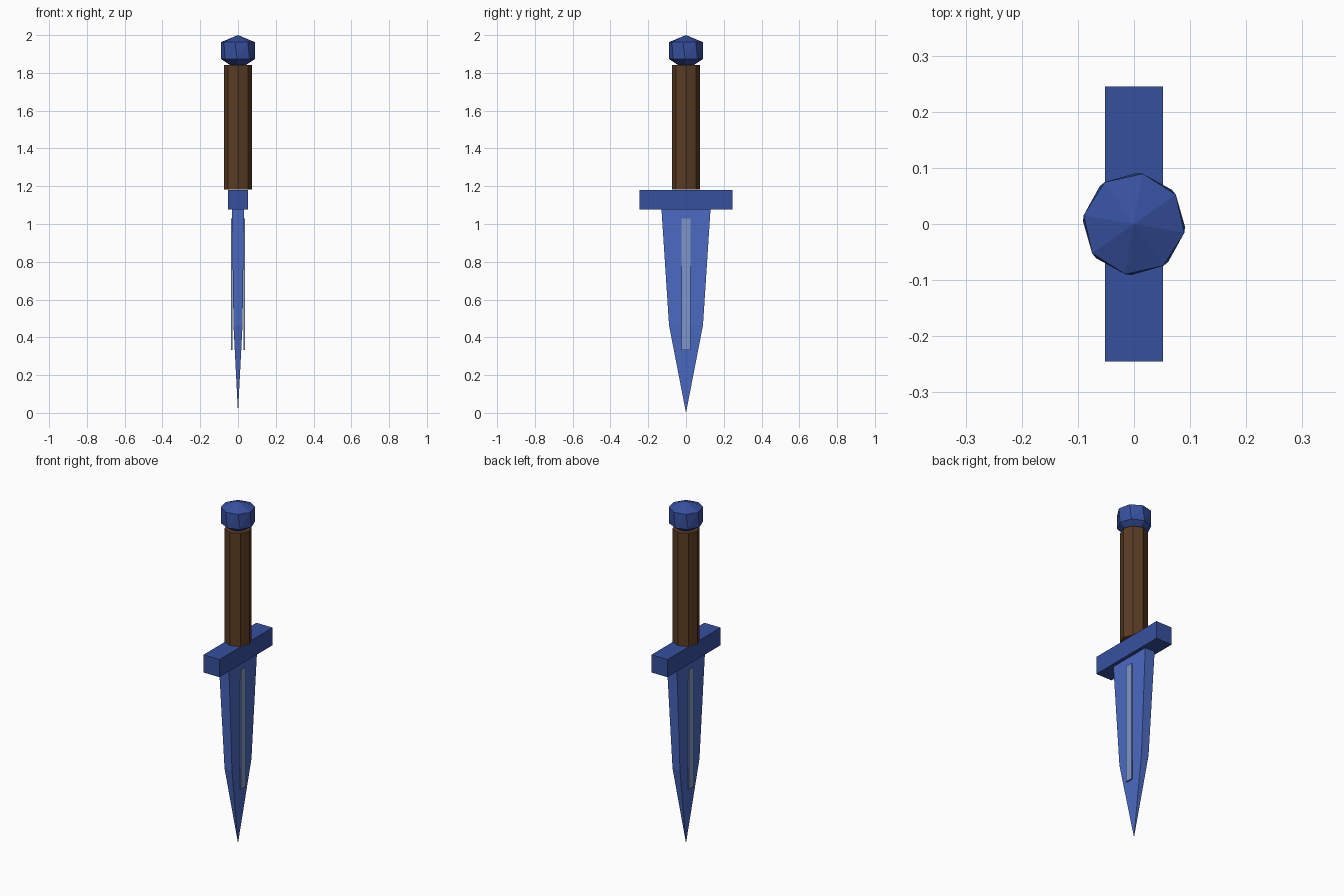
import bpy, bmesh, math

cube = bpy.data.objects.get("Cube")
if cube:
    bpy.data.objects.remove(cube, do_unlink=True)


def material(name, rgb):
    # sRGB bytes to linear colour
    lin = [((c / 255 + 0.055) / 1.055) ** 2.4 for c in rgb] + [1.0]
    m = bpy.data.materials.new(name)
    m.use_nodes = True
    m.diffuse_color = lin
    m.node_tree.nodes["Principled BSDF"].inputs["Base Color"].default_value = lin
    return m


navy = material("navy metal", (54, 80, 158))
steel = material("blue steel", (76, 106, 194))
pale = material("pale steel", (126, 150, 204))
brown = material("brown grip", (90, 60, 35))


def loft(name, rings, mat):
    """Join horizontal rings of points from bottom to top; a ring of one point is a tip."""
    bm = bmesh.new()
    loops = [[bm.verts.new(p) for p in ring] for ring in rings]
    for a, b in zip(loops, loops[1:]):
        n = max(len(a), len(b))
        for i in range(n):
            j = (i + 1) % n
            if len(a) == 1:
                bm.faces.new((a[0], b[j], b[i]))
            elif len(b) == 1:
                bm.faces.new((a[i], a[j], b[0]))
            else:
                bm.faces.new((a[i], a[j], b[j], b[i]))
    for end in (loops[0], loops[-1]):
        if len(end) > 2:
            bm.faces.new(end)
    bmesh.ops.triangulate(bm, faces=[f for f in bm.faces if len(f.verts) == 4])
    bmesh.ops.recalc_face_normals(bm, faces=bm.faces)
    mesh = bpy.data.meshes.new(name)
    bm.to_mesh(mesh)
    bm.free()
    mesh.materials.append(mat)
    obj = bpy.data.objects.new(name, mesh)
    bpy.context.collection.objects.link(obj)
    return obj


def octagon(r, z, turn=0):
    angles = [math.radians(45 * i + turn) for i in range(8)]
    return [(r * math.cos(a), r * math.sin(a), z) for a in angles]


def rect(hx, hy, z, cx=0):
    return [(cx - hx, -hy, z), (cx + hx, -hy, z), (cx + hx, hy, z), (cx - hx, hy, z)]


# Blade tapering to a point
loft("blade", [[(0, 0, 0)], rect(0.024, 0.09, 0.465), rect(0.032, 0.13, 1.08)], steel)

# Raised strip on each blade face
for side, label in ((1, "left"), (-1, "right")):
    loft("blade_strip_" + label,
         [rect(0.004, 0.023, z, side * 0.032) for z in (0.333, 1.03)], pale)

# Crossguard
loft("crossguard", [rect(0.052, 0.245, z) for z in (1.077, 1.18)], navy)

# Grip
loft("grip", [octagon(0.073, z) for z in (1.182, 1.842)], brown)

# Faceted pommel with a slightly twisted band
loft("pommel", [[(0, 0, 1.814)], octagon(0.091, 1.874, -3),
                octagon(0.091, 1.963, -10), [(0, 0, 2.0)]], navy)
